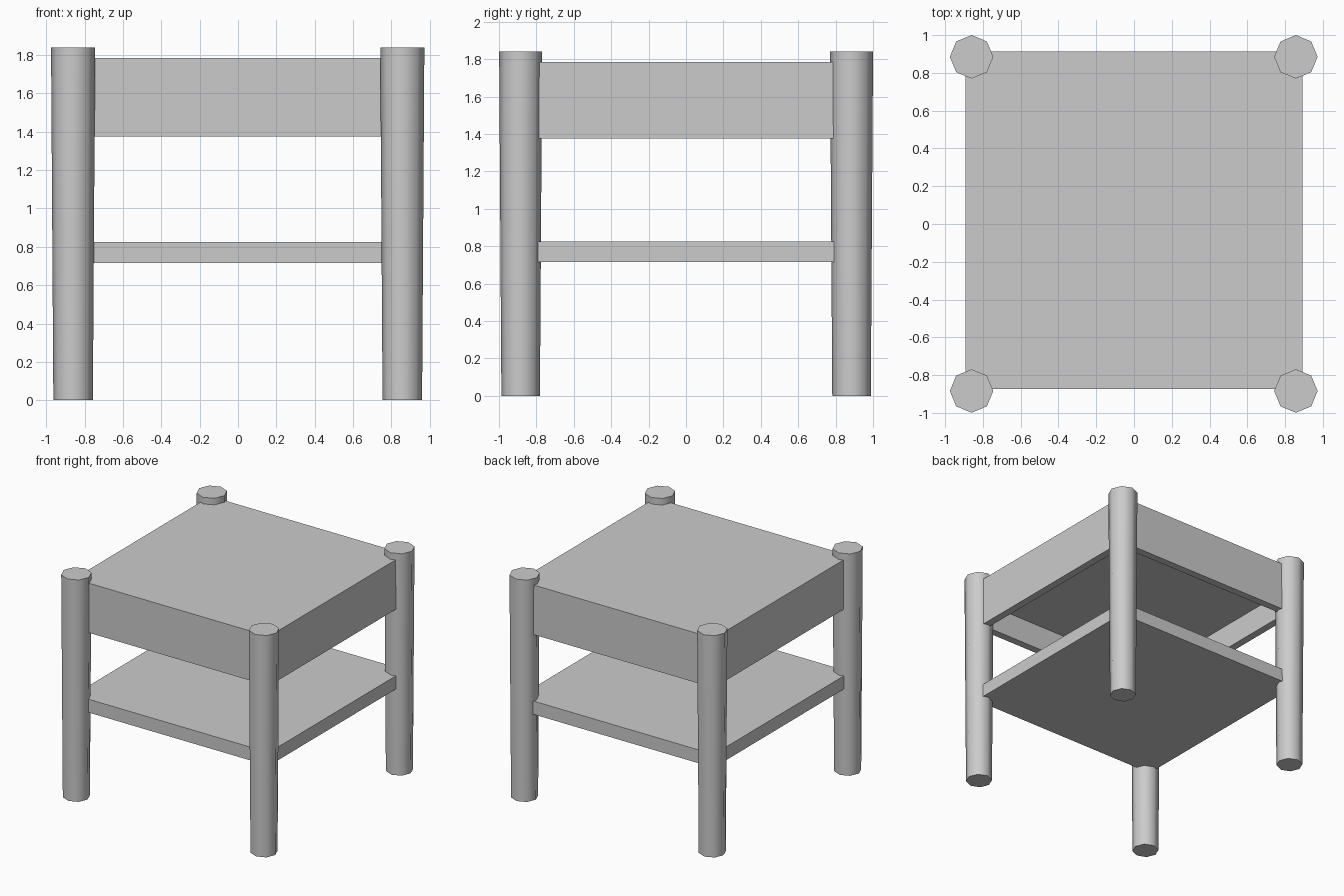
import bpy, bmesh, math

if "Cube" in bpy.data.objects:
    bpy.data.objects.remove(bpy.data.objects["Cube"])


def finish(name, bm):
    bmesh.ops.recalc_face_normals(bm, faces=bm.faces)
    mesh = bpy.data.meshes.new(name)
    bm.to_mesh(mesh)
    bm.free()
    obj = bpy.data.objects.new(name, mesh)
    bpy.context.collection.objects.link(obj)
    return obj


def slab(name, z0, z1):
    """Square board sharing the table footprint."""
    bm = bmesh.new()
    bmesh.ops.create_cube(bm, size=1)
    for v in bm.verts:
        v.co.x *= 1.785
        v.co.y = v.co.y * 1.785 + 0.02
        v.co.z = z0 if v.co.z < 0 else z1
    return bm


def leg(name, x, y):
    """Eight-sided leg, slightly narrower at the foot."""
    bm = bmesh.new()
    bmesh.ops.create_cone(bm, cap_ends=True, segments=8,
                          radius1=0.103, radius2=0.115, depth=1.84)
    bmesh.ops.translate(bm, verts=bm.verts, vec=(x, y, 0.92))
    for f in bm.faces:
        f.smooth = abs(f.normal.z) < 0.5
    for e in bm.edges:
        e.smooth = all(f.smooth for f in e.link_faces)
    return finish(name, bm)


# Tabletop with apron, hollowed from below
bm = slab("tabletop", 1.375, 1.785)
bottom = min(bm.faces, key=lambda f: f.calc_center_median().z)
bmesh.ops.inset_region(bm, faces=[bottom], thickness=0.09)
bottom = min((f for f in bm.faces if abs(f.normal.z) > 0.9),
             key=lambda f: f.calc_center_median().xy.length + f.calc_center_median().z
             - f.calc_area() * 0.001)
for v in bottom.verts:
    v.co.z -= 0.0
cavity = bmesh.ops.extrude_discrete_faces(bm, faces=[bottom])["faces"][0]
for v in cavity.verts:
    v.co.z += 0.21
finish("tabletop", bm)

# Lower shelf
finish("shelf", slab("shelf", 0.715, 0.825))

# Four corner legs
for side, x in (("left", -0.86), ("right", 0.857)):
    for end, y in (("front", -0.884), ("back", 0.885)):
        leg(f"{end}_{side}_leg", x, y)
